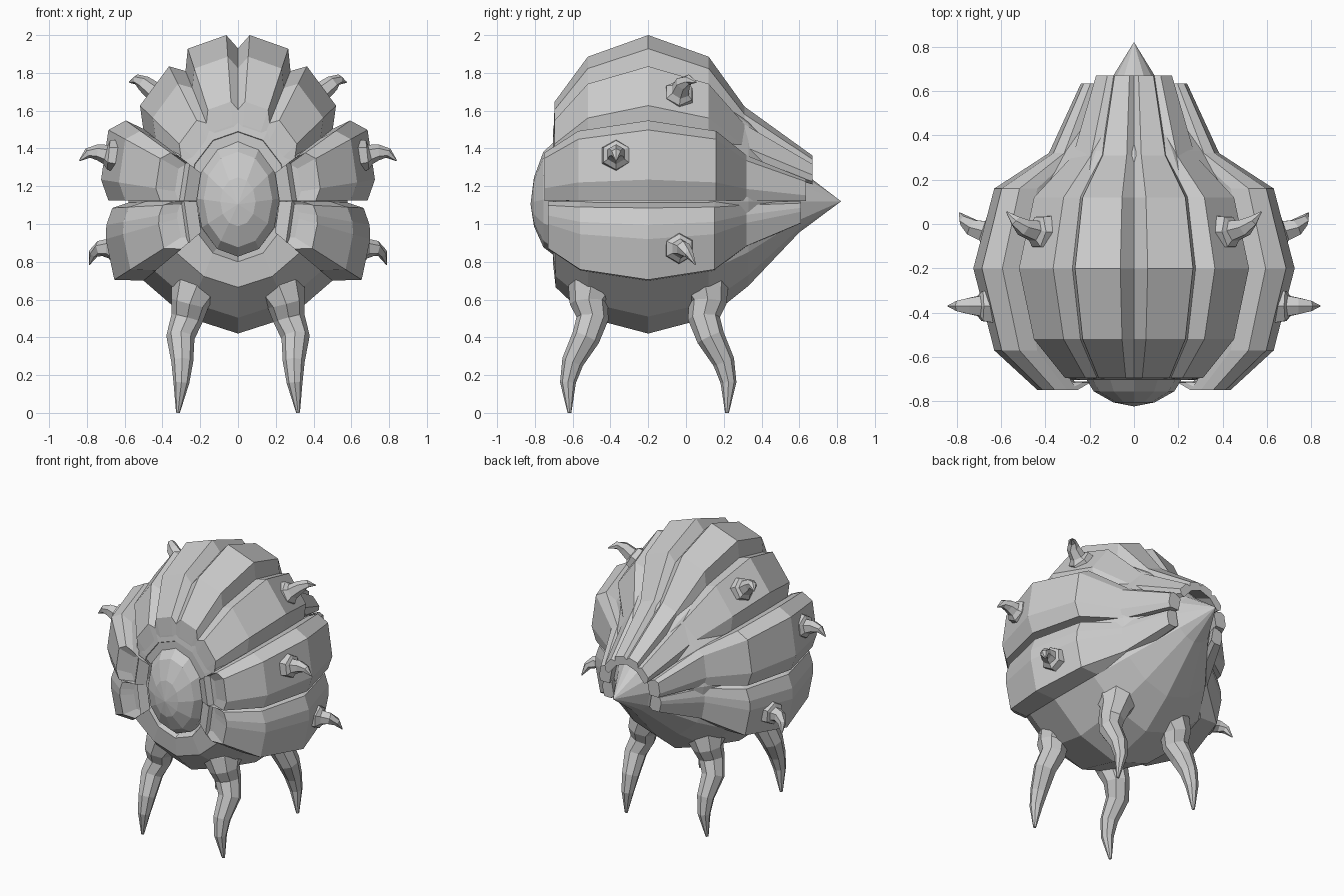
import bpy, bmesh, math
from mathutils import Vector

if "Cube" in bpy.data.objects:
    bpy.data.objects.remove(bpy.data.objects["Cube"])

grey = bpy.data.materials.new("stone_grey")
grey.diffuse_color = (0.6, 0.6, 0.6, 1)
grey.use_nodes = True
grey.node_tree.nodes["Principled BSDF"].inputs["Base Color"].default_value = grey.diffuse_color
ZC = 1.12  # height of the body axis


def loft(name, rings, cap_start=True, cap_end=True):
    """Skin a list of equal-length closed rings with flat faces."""
    bm = bmesh.new()
    vs = [[bm.verts.new(p) for p in r] for r in rings]
    n = len(rings[0])
    for a, b in zip(vs, vs[1:]):
        for i in range(n):
            j = (i + 1) % n
            bm.faces.new((a[i], a[j], b[j], b[i]))
    if cap_start:
        bm.faces.new(vs[0])
    if cap_end:
        bm.faces.new(vs[-1])
    bmesh.ops.remove_doubles(bm, verts=bm.verts, dist=0.0005)
    bmesh.ops.recalc_face_normals(bm, faces=bm.faces)
    me = bpy.data.meshes.new(name)
    bm.to_mesh(me)
    bm.free()
    me.materials.append(grey)
    ob = bpy.data.objects.new(name, me)
    bpy.context.collection.objects.link(ob)
    return ob


def tube(name, path, radii, sides):
    """Tapered tube along a bent path."""
    pts = [Vector(p) for p in path]
    rings = []
    ref = Vector((0, 1, 0)) if abs((pts[-1] - pts[0]).normalized().y) < 0.8 else Vector((1, 0, 0))
    for i, (p, r) in enumerate(zip(pts, radii)):
        d = (pts[min(i + 1, len(pts) - 1)] - pts[max(i - 1, 0)]).normalized()
        u = d.cross(ref).normalized()
        v = d.cross(u)
        rings.append([p + r * (u * math.cos(t) + v * math.sin(t))
                      for t in (2 * math.pi * k / sides for k in range(sides))])
    return loft(name, rings)


def ellipse(y, rx, rz, zc, n=12):
    return [(rx * math.sin(2 * math.pi * k / n), y, zc + rz * math.cos(2 * math.pi * k / n))
            for k in range(n)]


# Core body: twelve-sided shell with a pointed tail and a recessed eye socket
half = [(0, .72), (.27, .64), (.48, .37), (.58, 0), (.50, -.42), (.28, -.61), (0, -.70)]
section = half + [(-x, z) for x, z in half[-2:0:-1]]
core = [ellipse(-.63, .225, .305, 1.135), ellipse(-.705, .265, .345, 1.145)]
for y, s in [(-.69, .65), (-.52, .88), (-.2, 1), (.12, .88), (.33, .64), (.6, .235), (.82, .001)]:
    core.append([(x * s, y, ZC + z * s) for x, z in section])
loft("core_body", core)

# Bulging eye
loft("eye", [ellipse(y, .222 * s, .308 * s, 1.135 - .03 * (1 - s))
             for y, s in [(-.62, 1), (-.69, 1), (-.755, .82), (-.805, .42), (-.823, .002)]])

# Armour ribs: cross-sections (x, z from the axis) at the widest station
ribs = {
    "crown_rib": [(0, .81), (.062, .88), (.266, .808), (.278, .69)],
    "shoulder_rib": [(.278, .69), (.365, .715), (.519, .507), (.502, .384)],
    "upper_side_rib": [(.502, .384), (.594, .428), (.686, .378), (.725, .115), (.686, .004), (.56, .004)],
    "lower_side_rib": [(.56, 0), (.665, -.035), (.697, -.125), (.70, -.2), (.655, -.415), (.50, -.42)],
}
scales = [(.46, .46), (.60, .60), (.87, .87), (1, 1), (.87, .87), (.53, .57), (.33, .275)]
top_y = [-.70, -.695, -.52, -.2, .12, .31, .67]
side_y = [-.715, -.75, -.57, -.2, .16, .32, .635]
for name, prof in ribs.items():
    ys = side_y if "side" in name else top_y
    if name == "lower_side_rib":
        ys = [-.71, -.73, -.56, -.2, .15, .32, .61]
    for sx, side in ((1, "right"), (-1, "left")):
        rings = []
        for y, (kx, kz) in zip(ys, scales):
            ring = [(sx * x * kx, y, ZC + z * kz) for x, z in prof]
            # inner edge sinks below the core so the rib reads as solid
            ring.append((sx * prof[-1][0] * kx * .85, y, ZC + prof[-1][1] * kz * .85))
            ring.append((sx * prof[0][0] * kx * .85, y, ZC + prof[0][1] * kz * .85))
            rings.append(ring)
        loft(f"{name}_{side}", rings)

# Four bent legs, mirrored left-right and front-back
leg_path = [(.20, -.47, .70), (.235, -.50, .635), (.255, -.515, .58), (.27, -.495, .50),
            (.305, -.53, .40), (.295, -.60, .27), (.30, -.625, .16), (.318, -.617, .0)]
leg_r = [.12, .13, .10, .085, .075, .058, .042, .010]
for sx, side in ((1, "right"), (-1, "left")):
    for fb, end in ((1, "front"), (-1, "back")):
        path = [(sx * x, -.2 + fb * (y + .2), z) for x, y, z in leg_path]
        tube(f"leg_{end}_{side}", path, leg_r, 8)

# Hooked thorns with a six-sided collar
thorns = {
    "upper_thorn": [(.37, -.04, 1.66), (.435, -.035, 1.695), (.45, -.03, 1.705),
                    (.50, -.015, 1.745), (.535, .015, 1.765), (.575, .055, 1.75)],
    "middle_thorn": [(.62, -.37, 1.36), (.685, -.37, 1.365), (.70, -.37, 1.368),
                     (.745, -.37, 1.38), (.795, -.37, 1.375), (.84, -.37, 1.335)],
    "lower_thorn": [(.60, -.04, .875), (.67, -.035, .87), (.685, -.03, .87),
                    (.73, -.015, .87), (.765, .015, .845), (.787, .05, .785)],
}
for name, path in thorns.items():
    for sx, side in ((1, "right"), (-1, "left")):
        tube(f"{name}_{side}", [(sx * x, y, z) for x, y, z in path],
             [.09, .078, .052, .042, .027, .003], 6)
